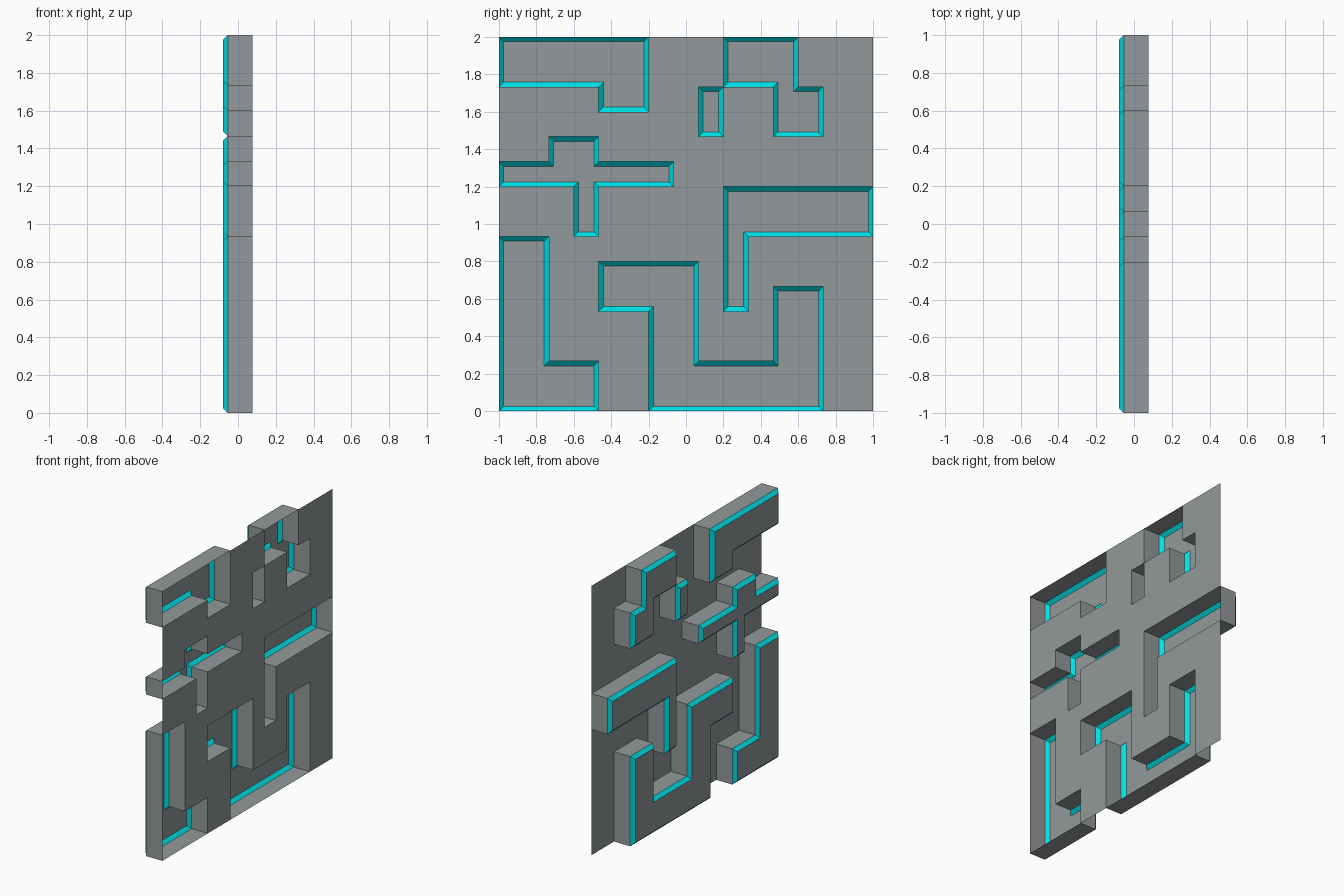
import bpy

if "Cube" in bpy.data.objects:
    bpy.data.objects.remove(bpy.data.objects["Cube"])

N = 15                 # the panel is laid out on a 15 x 15 cell grid
CELL = 2 / N
BACK, SHOULDER, FACE = 0.078, -0.054, -0.079   # x depths
INSET = 0.025          # bevel width

# Raised outlines in grid cells (y, z), counter-clockwise
OUTLINES = {
    "top_left_block": [(0, 13), (4, 13), (4, 12), (6, 12), (6, 15), (0, 15)],
    "top_step_block": [(9, 13), (11, 13), (11, 11), (13, 11), (13, 13), (12, 13), (12, 15), (9, 15)],
    "small_block": [(8, 11), (9, 11), (9, 13), (8, 13)],
    "cross_block": [(0, 9), (3, 9), (3, 7), (4, 7), (4, 9), (7, 9), (7, 10), (4, 10),
                    (4, 11), (2, 11), (2, 10), (0, 10)],
    "corner_block": [(0, 0), (4, 0), (4, 2), (2, 2), (2, 7), (0, 7)],
    "winding_block": [(6, 0), (13, 0), (13, 5), (11, 5), (11, 2), (8, 2), (8, 6), (4, 6), (4, 4), (6, 4)],
    "arm_block": [(9, 4), (10, 4), (10, 7), (15, 7), (15, 9), (9, 9)],
}

grey = bpy.data.materials.new("panel_dark_grey")
grey.diffuse_color = (0.29, 0.32, 0.325, 1)
grey.use_nodes = True
grey.node_tree.nodes["Principled BSDF"].inputs["Base Color"].default_value = grey.diffuse_color
cyan = bpy.data.materials.new("trim_cyan")
cyan.diffuse_color = (0.0, 0.75, 0.8, 1)
cyan.use_nodes = True
cyan.node_tree.nodes["Principled BSDF"].inputs["Base Color"].default_value = cyan.diffuse_color


def make(name, verts, faces, trim=()):
    mesh = bpy.data.meshes.new(name)
    mesh.from_pydata(verts, [], faces)
    mesh.materials.append(grey)
    if trim:
        mesh.materials.append(cyan)
    for i in trim:
        mesh.polygons[i].material_index = 1
    obj = bpy.data.objects.new(name, mesh)
    bpy.context.collection.objects.link(obj)


def inward(a, b):
    """Unit normal pointing inside a counter-clockwise axis-aligned edge."""
    dy, dz = b[0] - a[0], b[1] - a[1]
    length = abs(dy) + abs(dz)
    return -dz / length, dy / length


def block(name, outline):
    """Open-backed hollow block: side walls, coloured bevel and flat cap."""
    n = len(outline)
    pts = [(i * CELL - 1, j * CELL) for i, j in outline]
    inner = []
    for k, (y, z) in enumerate(pts):
        a = inward(pts[k - 1], pts[k])
        b = inward(pts[k], pts[(k + 1) % n])
        inner.append((y + INSET * (a[0] + b[0]), z + INSET * (a[1] + b[1])))
    verts = [(x, y, z) for x, ring in ((BACK, pts), (SHOULDER, pts), (FACE, inner)) for y, z in ring]
    faces = [(r * n + k, (r + 1) * n + k, (r + 1) * n + (k + 1) % n, r * n + (k + 1) % n)
             for r in range(2) for k in range(n)]
    faces.append(tuple(reversed(range(2 * n, 3 * n))))
    make(name, verts, faces, range(n, 2 * n))


def inside(y, z, outline):
    hit = False
    for (y0, z0), (y1, z1) in zip(outline, outline[1:] + outline[:1]):
        if y0 == y1 and y0 > y and min(z0, z1) < z < max(z0, z1):
            hit = not hit
    return hit


# Raised blocks
for name, outline in OUTLINES.items():
    block(name, outline)

# Thin back sheet, open behind every block
M = N + 1
grid = [(BACK, i * CELL - 1, j * CELL) for j in range(M) for i in range(M)]
cells = [(j * M + i, (j + 1) * M + i, (j + 1) * M + i + 1, j * M + i + 1)
         for j in range(N) for i in range(N)
         if not any(inside(i + 0.5, j + 0.5, o) for o in OUTLINES.values())]
used = sorted({v for c in cells for v in c})
index = {v: k for k, v in enumerate(used)}
make("back_sheet", [grid[v] for v in used], [tuple(index[v] for v in c) for c in cells])
